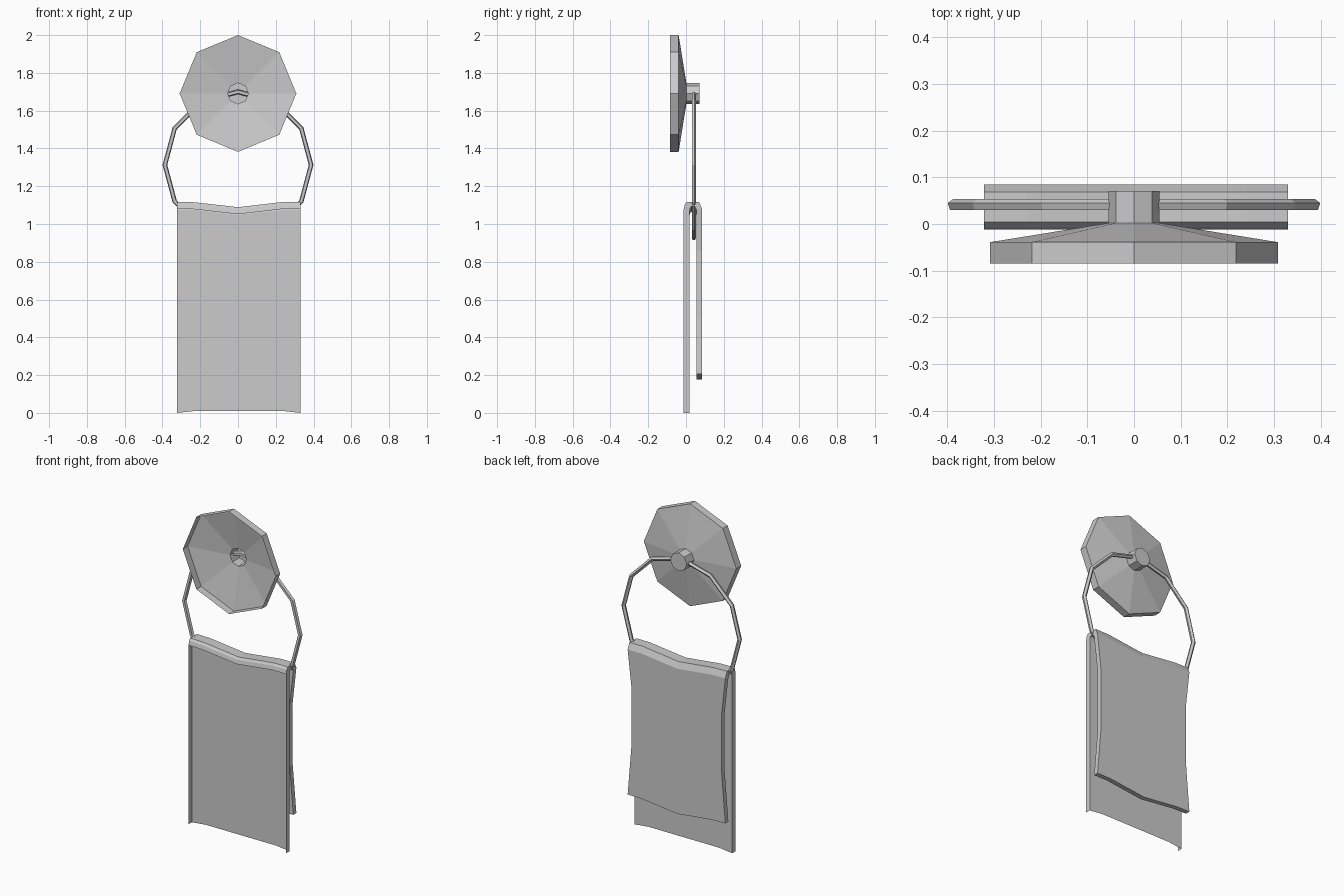
import bpy, bmesh
from math import sin, cos, tau

if "Cube" in bpy.data.objects:
    bpy.data.objects.remove(bpy.data.objects["Cube"])


def finish(name, bm):
    bmesh.ops.recalc_face_normals(bm, faces=bm.faces)
    mesh = bpy.data.meshes.new(name)
    bm.to_mesh(mesh)
    bm.free()
    obj = bpy.data.objects.new(name, mesh)
    bpy.context.collection.objects.link(obj)
    return obj


def lathe(name, profile, sides, z, closed=False, cap=False):
    """Revolve (radius, y) points around a y-parallel axis at height z."""
    bm = bmesh.new()
    rings = [[bm.verts.new((r * cos(tau * i / sides), y, z + r * sin(tau * i / sides)))
              for i in range(sides)] for r, y in profile]
    pairs = list(zip(rings, rings[1:]))
    if closed:
        pairs.append((rings[-1], rings[0]))
    for a, b in pairs:
        for i in range(sides):
            j = (i + 1) % sides
            bm.faces.new((a[i], a[j], b[j], b[i]))
    if cap:
        bm.faces.new(rings[-1])
    return finish(name, bm)


# Wall plate: hollow shell open at the front, capped hub at the back
lathe("wall_plate", [(0.309, -0.085), (0.309, -0.039), (0.055, 0.002), (0.055, 0.071)],
      8, 1.691, cap=True)

# Hanging ring: twelve segments with a five-sided section
section = [(0.387 + 0.013 * sin(tau * k / 5), 0.041 + 0.013 * cos(tau * k / 5))
           for k in range(5)]
lathe("towel_ring", section, 12, 1.313, closed=True)

# Towel: matching outer and inner profiles (y, z, side pinch)
outer = [(-0.012, 0, 0), (-0.012, 1.08, 0), (-0.006, 1.104, 0), (0.004, 1.117, 0),
         (0.069, 1.117, 0), (0.085, 1.08, 0), (0.085, 0.86, 0.025),
         (0.085, 0.5, 0.025), (0.085, 0.205, 0)]
inner = [(0.019, 0, 0), (0.019, 1.075, 0), (0.022, 1.085, 0), (0.028, 1.092, 0),
         (0.046, 1.092, 0), (0.056, 1.075, 0), (0.056, 0.86, 0.025),
         (0.056, 0.5, 0.025), (0.056, 0.205, 0)]
columns = [(-0.322, 0), (-0.23, 0.002), (0, 0.028), (0.24, 0), (0.33, 0)]

bm = bmesh.new()


def sheet(profile):
    rows = []
    for n, (y, z, pinch) in enumerate(profile):
        row = []
        for x, sag in columns:
            dz = 0.01 * (abs(x) < 0.3) if n == 0 else -sag
            row.append(bm.verts.new((x * (1 - pinch / 0.33), y, z + dz)))
        rows.append(row)
    return rows


out_rows, in_rows = sheet(outer), sheet(inner)
last = len(columns) - 1
for n in range(len(outer) - 1):
    for rows in (out_rows, in_rows):
        # the front outer side is left open, as a shell with edge strips
        if rows is out_rows and n == 0:
            continue
        for c in range(last):
            bm.faces.new((rows[n][c], rows[n][c + 1], rows[n + 1][c + 1], rows[n + 1][c]))
    for c in (0, last):
        bm.faces.new((out_rows[n][c], out_rows[n + 1][c], in_rows[n + 1][c], in_rows[n][c]))
# back hem
for c in range(last):
    bm.faces.new((out_rows[-1][c], out_rows[-1][c + 1], in_rows[-1][c + 1], in_rows[-1][c]))
# unused points of the open front
bmesh.ops.delete(bm, geom=[v for v in bm.verts if not v.link_faces], context='VERTS')
finish("towel", bm)
